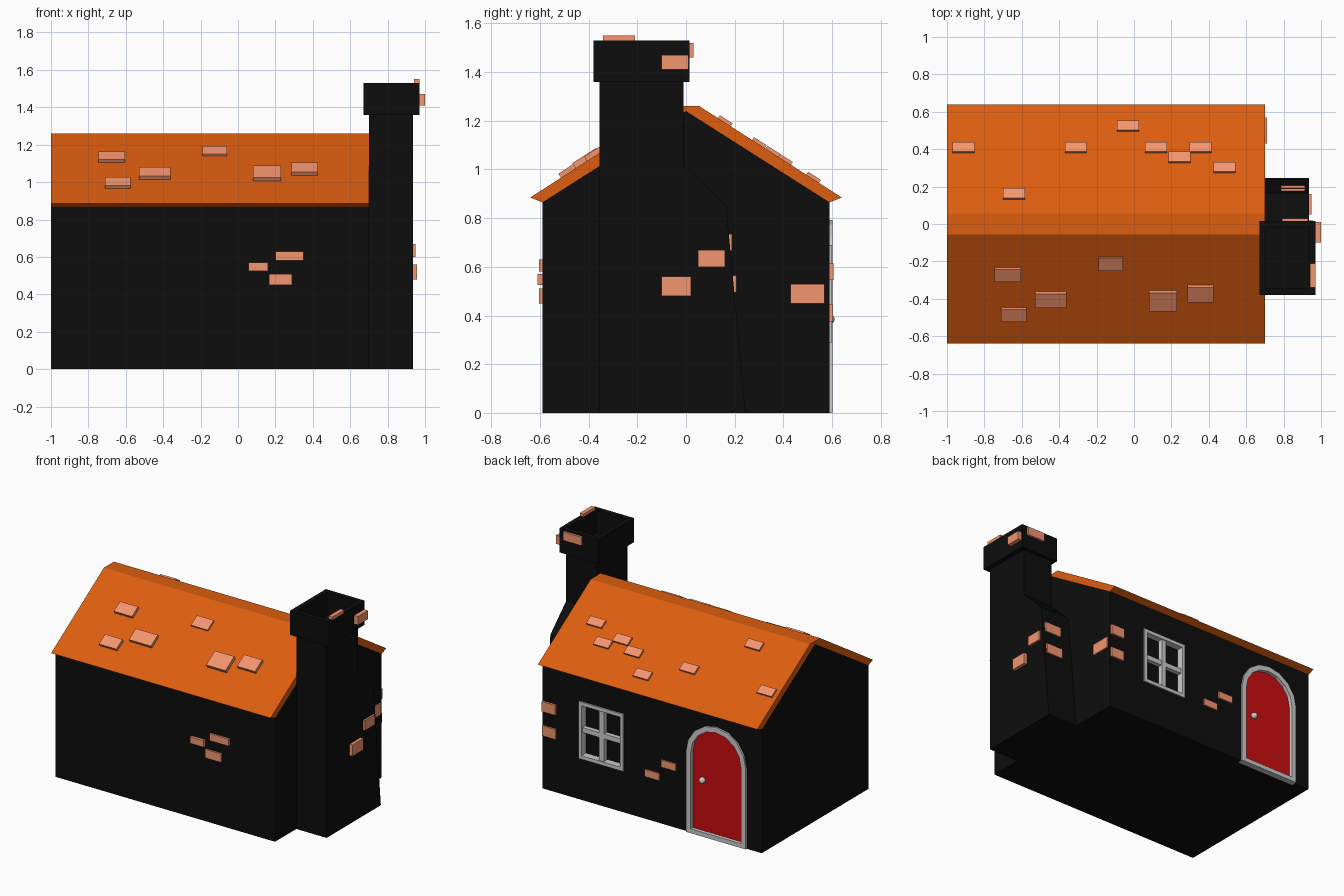
import bpy, bmesh, math
from mathutils import Matrix, Vector

if "Cube" in bpy.data.objects:
    bpy.data.objects.remove(bpy.data.objects["Cube"])


def material(name, rgb):
    m = bpy.data.materials.new(name)
    m.diffuse_color = (*rgb, 1)
    m.use_nodes = True
    m.node_tree.nodes["Principled BSDF"].inputs["Base Color"].default_value = m.diffuse_color
    return m


BLACK = material("dark_wall", (0.004, 0.004, 0.004))
ORANGE = material("roof_orange", (0.72, 0.11, 0.005))
BRICK = material("brick", (0.9, 0.3, 0.16))
RED = material("door_red", (0.6, 0.004, 0.005))


def finish(name, bm, mat):
    bmesh.ops.recalc_face_normals(bm, faces=bm.faces[:])
    me = bpy.data.meshes.new(name)
    bm.to_mesh(me)
    bm.free()
    ob = bpy.data.objects.new(name, me)
    bpy.context.collection.objects.link(ob)
    if mat:
        me.materials.append(mat)
    return ob


def prism(name, pts, axis, a, b, mat=None, hole=None):
    """Extrude a 2D outline along an axis, optionally as a ring round a hole."""
    bm = bmesh.new()

    def loop(points, t):
        verts = []
        for p, q in points:
            co = {'x': (t, p, q), 'y': (p, t, q), 'z': (p, q, t)}[axis]
            verts.append(bm.verts.new(co))
        return verts

    def bridge(l1, l2):
        for i in range(len(l1)):
            j = (i + 1) % len(l1)
            bm.faces.new((l1[i], l1[j], l2[j], l2[i]))

    oa, ob_ = loop(pts, a), loop(pts, b)
    bridge(oa, ob_)
    if hole:
        ia, ib = loop(hole, a), loop(hole, b)
        bridge(ia, ib)
        bridge(oa, ia)
        bridge(ob_, ib)
    else:
        bm.faces.new(oa)
        bm.faces.new(ob_)
    return finish(name, bm, mat)


def rect(x0, x1, y0, y1):
    return [(x0, y0), (x1, y0), (x1, y1), (x0, y1)]


def box(name, x0, x1, y0, y1, z0, z1, mat=None):
    return prism(name, rect(x0, x1, y0, y1), 'z', z0, z1, mat)


# House walls with gables
walls = prism("house_walls", [(-.59, 0), (.59, 0), (.59, .865), (0, 1.24), (-.59, .865)],
              'x', -1, .7, BLACK)

# Roof shell with flat ridge
prism("roof", [(-.64, .885), (-.055, 1.26), (.055, 1.26), (.64, .885),
               (.59, .865), (0, 1.24), (-.59, .865)], 'x', -1, .7, ORANGE)

# Chimney shaft with flared hearth, and hollow cap
prism("chimney", [(-.355, 0), (.245, 0), (.165, .85), (-.01, 1.02), (-.01, 1.37), (-.355, 1.37)],
      'x', .70, .935, BLACK)
prism("chimney_cap", rect(.67, .97, -.38, .015), 'z', 1.36, 1.53, BLACK,
      rect(.705, .935, -.345, -.02))


# Arched door
def arch(r, bottom, cx=-.652, spring=.56, n=8):
    return [(cx - r, bottom), (cx + r, bottom)] + [
        (cx + r * math.cos(math.pi * i / n), spring + r * math.sin(math.pi * i / n))
        for i in range(n + 1)]


def recess(name, outline, depth):
    cutter = prism(name, outline, 'y', .59 - depth, .7)
    cutter.hide_render = True
    cutter.hide_viewport = True
    mod = walls.modifiers.new(name, 'BOOLEAN')
    mod.operation = 'DIFFERENCE'
    mod.solver = 'EXACT'
    mod.object = cutter


recess("door_cutter", arch(.2, .02), .03)
prism("door_frame", arch(.232, 0), 'y', .56, .602, None, arch(.195, .03))
prism("door_panel", arch(.197, .025), 'y', .555, .577, RED)
bm = bmesh.new()
bmesh.ops.create_uvsphere(bm, u_segments=16, v_segments=10, radius=.022,
                          matrix=Matrix.Translation((-.537, .588, .385)))
for f in bm.faces:
    f.smooth = True
finish("door_knob", bm, None)

# Window frame and crossbars
recess("window_cutter", rect(.075, .405, .30, .68), .05)
prism("window_frame", rect(.066, .414, .29, .69), 'y', .55, .6, None, rect(.09, .39, .315, .665))
box("window_bar_vertical", .222, .258, .555, .592, .31, .67)
box("window_bar_horizontal", .085, .395, .555, .588, .473, .507)

# Wall bricks: front, back, gable, hearth side, cap
for i, b in enumerate([
    (.055, .16, -.61, -.58, .525, .57), (.20, .35, -.603, -.58, .58, .63),
    (.165, .29, -.603, -.58, .45, .51),
    (.59, .695, .58, .605, .545, .615), (.59, .695, .58, .603, .375, .445),
    (-.21, -.10, .58, .60, .30, .35), (-.34, -.225, .58, .60, .40, .45),
    (.69, .71, .43, .57, .45, .53),
    (.92, .958, -.10, .02, .48, .56), (.92, .948, .05, .16, .60, .67),
    (.96, 1.0, -.10, .01, 1.41, 1.47), (.94, .97, -.34, -.21, 1.52, 1.55),
    (.79, .93, .005, .03, 1.46, 1.52),
]):
    box(f"wall_brick_{i + 1}", *b, BRICK)

# Bricks on the leaning back face of the hearth
for i, (y, z) in enumerate([(.178, .70), (.195, .53)]):
    box(f"hearth_brick_{i + 1}", .785, .915, y - .02, y + .012, z - .035, z + .035, BRICK)

# Raised roof tiles lying on the slopes
SLOPE = math.atan(.641)


def tile(name, x0, x1, y, length, thick):
    side = 1 if y > 0 else -1
    ob = box(name, -(x1 - x0) / 2, (x1 - x0) / 2, -length / 2, length / 2, -.01, thick, BRICK)
    z = 1.26 - (abs(y) - .055) * .641
    ob.data.transform(Matrix.Translation(Vector(((x0 + x1) / 2, y, z)))
                      @ Matrix.Rotation(-side * SLOPE, 4, 'X'))


tiles = [(-.745, -.605, -.265, .08, .02), (-.53, -.36, -.40, .09, .022),
         (-.71, -.575, -.48, .08, .02), (-.19, -.06, -.21, .08, .012),
         (.08, .23, -.405, .115, .025), (.285, .425, -.367, .095, .022)]
tiles += [(x, x + .117, y, .062, .014) for x, y in [
    (-.97, .405), (-.37, .405), (-.09, .52), (.06, .405),
    (.184, .353), (.298, .405), (.425, .298), (-.7, .158)]]
for i, t in enumerate(tiles):
    tile(f"roof_tile_{i + 1}", *t)
